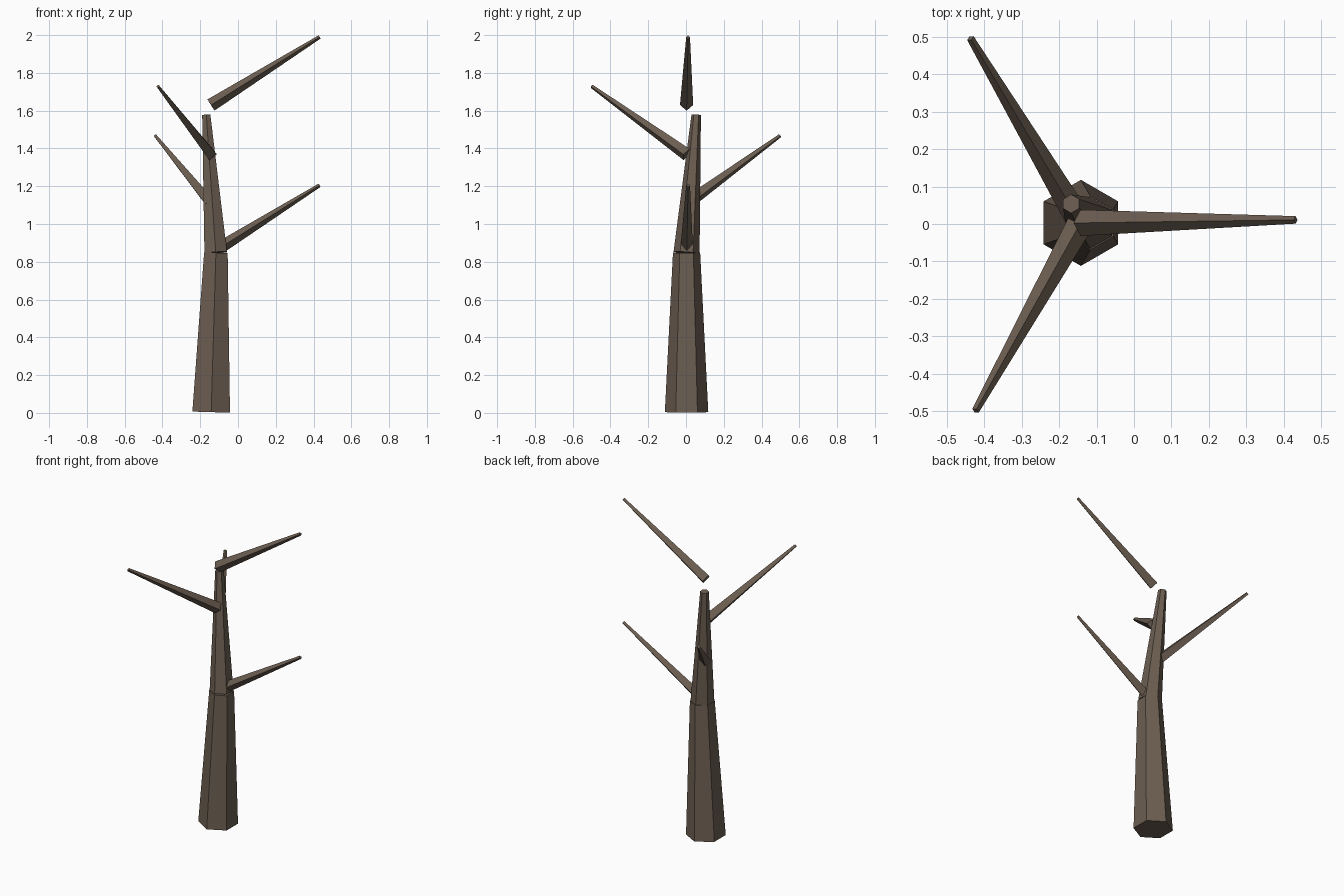
import bpy, math
from mathutils import Vector, Euler

if "Cube" in bpy.data.objects:
    bpy.data.objects.remove(bpy.data.objects["Cube"])

bark = bpy.data.materials.new("bark")
bark.diffuse_color = (0.15, 0.112, 0.083, 1)
bark.use_nodes = True
bark.node_tree.nodes["Principled BSDF"].inputs["Base Color"].default_value = bark.diffuse_color


def tapered(name, sides, r1, r2, start, end, rot=None):
    """Low-poly tapered limb running from start to end."""
    a, b = Vector(start), Vector(end)
    d = b - a
    if rot is None:
        rot = Vector((0, 0, 1)).rotation_difference(d).to_euler()
    bpy.ops.mesh.primitive_cone_add(vertices=sides, radius1=r1, radius2=r2,
                                    depth=d.length, location=(a + b) / 2, rotation=rot)
    ob = bpy.context.object
    ob.name = name
    ob.data.materials.append(bark)
    return ob


# Two-piece bent trunk
tapered("lower_trunk", 6, 0.115, 0.072, (-0.142, 0.003, 0.004), (-0.117, 0.003, 0.848))
tapered("upper_trunk", 6, 0.069, 0.025, (-0.118, 0.003, 0.848), (-0.168, 0.054, 1.578))

# Four branches spiralling up around the trunk, the last one floating above it
reach, rise = 0.575, 0.36
tilt = math.atan2(reach, rise)
for i in range(4):
    yaw = math.radians(0.8 + 120 * i)
    base = Vector((-0.143, 0.003, 0.845 + 0.2617 * i))
    tip = base + Vector((reach * math.cos(yaw), reach * math.sin(yaw), rise))
    tapered(f"branch_{i + 1}", 4, 0.035, 0.010, base, tip, Euler((0, tilt, yaw)))
